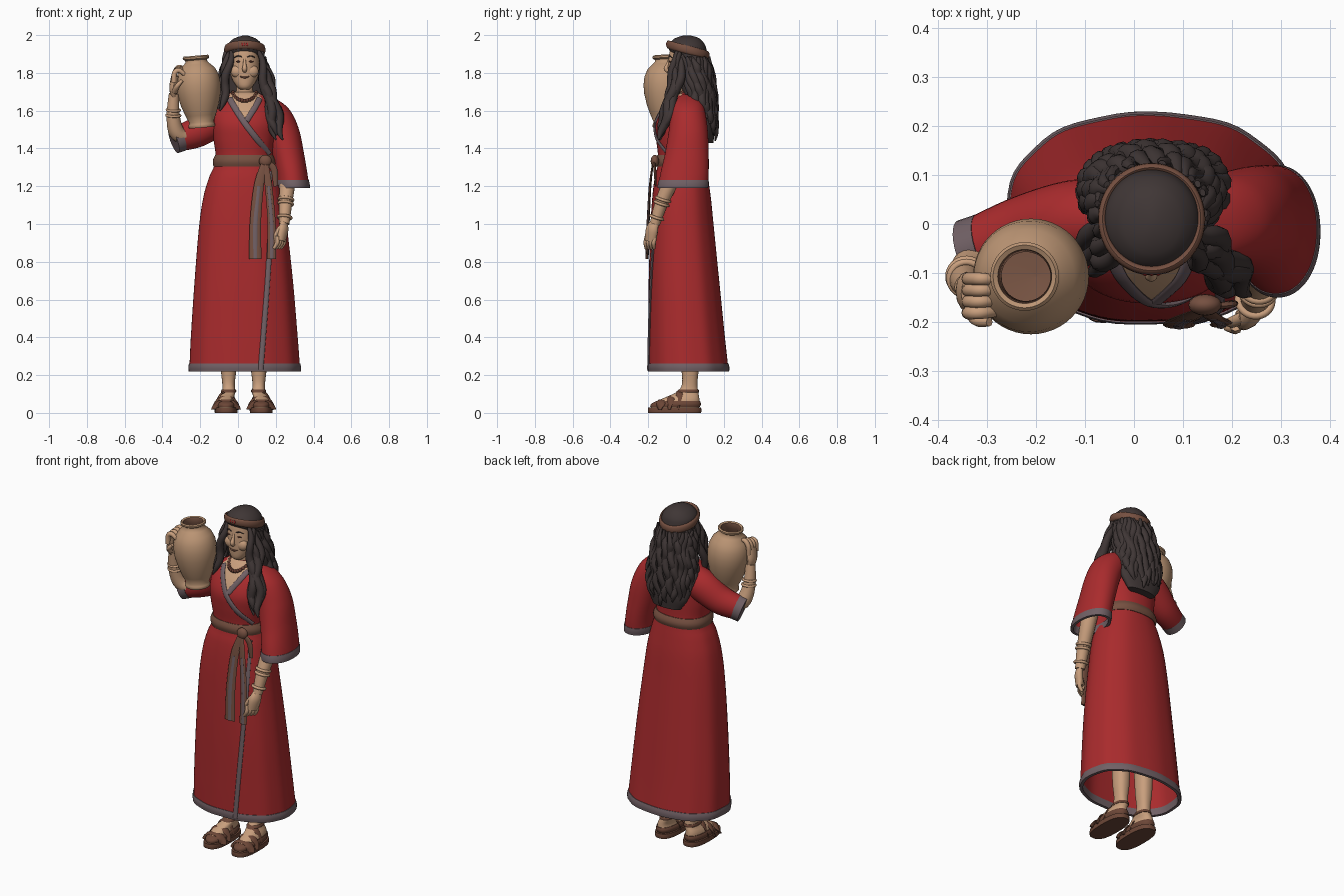
import bpy, bmesh, math, random
from mathutils import Vector

if "Cube" in bpy.data.objects:
    bpy.data.objects.remove(bpy.data.objects["Cube"])
random.seed(4)

COL = {"robe red": (.40, .024, .026), "dark hair": (.05, .037, .036), "skin": (.58, .345, .205),
       "jar clay": (.50, .30, .175), "jar inside": (.20, .095, .06), "sandal leather": (.15, .062, .038),
       "belt brown": (.18, .08, .052), "grey trim": (.165, .118, .13), "bead brown": (.13, .045, .03)}
MAT = {}
for k, c in COL.items():
    MAT[k] = bpy.data.materials.new(k)
    MAT[k].diffuse_color = (*c, 1)


def finish(bm, name, *mats, recalc=True, thick=0):
    if recalc:
        bmesh.ops.recalc_face_normals(bm, faces=bm.faces)
    me = bpy.data.meshes.new(name)
    bm.to_mesh(me)
    bm.free()
    ob = bpy.data.objects.new(name, me)
    bpy.context.collection.objects.link(ob)
    for m in mats:
        me.materials.append(MAT[m])
    if thick:
        mod = ob.modifiers.new("cloth", 'SOLIDIFY')
        mod.thickness, mod.offset = thick, -1
    return ob


def skin_rings(bm, rings, closed=False, caps=(True, True)):
    vs = [[bm.verts.new(p) for p in r] for r in rings]
    n = len(vs[0])
    for i in range(len(vs) if closed else len(vs) - 1):
        a, b = vs[i], vs[(i + 1) % len(vs)]
        for j in range(n):
            bm.faces.new((a[j], a[(j + 1) % n], b[(j + 1) % n], b[j]))
    if not closed:
        if caps[0]:
            bm.faces.new(vs[0][::-1])
        if caps[1]:
            bm.faces.new(vs[-1])


def at(R, z):
    """Smoothly interpolated section (x left, x right, y front, y back) at height z."""
    z = min(max(z, R[0][0]), R[-1][0])
    i = 0
    while i < len(R) - 2 and z > R[i + 1][0]:
        i += 1
    a, b = R[i], R[i + 1]
    h = b[0] - a[0]
    t = (z - a[0]) / h
    p, q = R[max(i - 1, 0)], R[min(i + 2, len(R) - 1)]
    out = []
    for k in range(1, 5):
        m0 = (b[k] - p[k]) / (b[0] - p[0]) * h
        m1 = (q[k] - a[k]) / (q[0] - a[0]) * h
        out.append((2*t**3 - 3*t*t + 1)*a[k] + (t**3 - 2*t*t + t)*m0 + (3*t*t - 2*t**3)*b[k] + (t**3 - t*t)*m1)
    return out


def point(R, z, th, off=0, n=2.3, fold=(0, 1)):
    xl, xr, yf, yb = at(R, z)
    g = 1 + fold[0] * math.cos(fold[1] * th + 1) * (R[-1][0] - z) / (R[-1][0] - R[0][0])
    c, s = math.cos(th), math.sin(th)
    return Vector(((xl + xr)/2 + ((xr - xl)/2*g + off) * math.copysign(abs(c)**(2/n), c),
                   (yf + yb)/2 + ((yb - yf)/2*g + off) * math.copysign(abs(s)**(2/n), s), z))


def loft(name, R, *mats, rows=40, seg=64, n=2.3, fold=(0, 1), caps=(True, True), rule=None, thick=0):
    bm = bmesh.new()
    zs = [R[0][0] + (R[-1][0] - R[0][0]) * i / rows for i in range(rows + 1)]
    skin_rings(bm, [[point(R, z, 2*math.pi*j/seg, 0, n, fold) for j in range(seg)] for z in zs], caps=caps)
    if rule:
        for f in bm.faces:
            f.material_index = rule(f.calc_center_median())
    return finish(bm, name, *mats, recalc=False, thick=thick)


def band(name, R, z0, z1, bulge, mat, fold=(0, 1), base=.003, n=2.3):
    """Closed strip running round a lofted body."""
    bm = bmesh.new()
    prof = [(z0, -.014)] + [(z0 + (z1 - z0)*i/6, base + bulge*math.sin(math.pi*i/6)) for i in range(7)] + [(z1, -.014)]
    skin_rings(bm, [[point(R, z, 2*math.pi*j/64, o, n, fold) + Vector((0, 0, z - max(z, R[0][0]))) for j in range(64)]
                    for z, o in prof], closed=True)
    return finish(bm, name, mat)


def tube(name, pts, rad, mat, flat=1, ref=(0, 1, 0), closed=False, seg=12, sub=6):
    """Smooth tube through pts; rad is one radius or one per point."""
    rad = rad if isinstance(rad, (list, tuple)) else [rad] * len(pts)
    P = [Vector((*p, r)) for p, r in zip(pts, rad)]
    N, path = len(P), []
    for i in range(N if closed else N - 1):
        g = (lambda k: P[k % N]) if closed else (lambda k: P[min(max(k, 0), N - 1)])
        a, b, c, d = g(i - 1), g(i), g(i + 1), g(i + 2)
        for s in range(sub):
            t = s / sub
            path.append(.5*(2*b + (c - a)*t + (2*a - 5*b + 4*c - d)*t*t + (3*b - a - 3*c + d)*t**3))
    if not closed:
        path.append(P[-1])
    rings, M = [], len(path)
    for i, p in enumerate(path):
        lo, hi = (path[i - 1], path[(i + 1) % M]) if closed else (path[max(i - 1, 0)], path[min(i + 1, M - 1)])
        t = (hi - lo).xyz.normalized()
        s = t.cross(Vector(ref)).normalized()
        u = s.cross(t)
        r = max(p.w, .001)
        rings.append([p.xyz + s*r*math.cos(2*math.pi*j/seg) + u*r*flat*math.sin(2*math.pi*j/seg) for j in range(seg)])
    bm = bmesh.new()
    skin_rings(bm, rings, closed)
    return finish(bm, name, mat)


def ball(name, loc, size, mat, seg=16):
    bm = bmesh.new()
    bmesh.ops.create_uvsphere(bm, u_segments=seg, v_segments=seg // 2 + 2, radius=1)
    for v in bm.verts:
        v.co = Vector(loc) + Vector((v.co.x*size[0], v.co.y*size[1], v.co.z*size[2]))
    return finish(bm, name, mat)


def bangle(name, loc, axis, r, mat, w=.007):
    q = Vector(axis).to_track_quat('Z', 'Y')
    tube(name, [Vector(loc) + q @ Vector((r*math.cos(a*math.pi/8), r*math.sin(a*math.pi/8), 0)) for a in range(16)],
         w, mat, ref=Vector(axis).normalized(), closed=True, seg=8, sub=2)


# Robe: skirt and bodice in one, skin showing in the neckline
ROBE = [(.225, -.258, .328, -.2, .224), (.4, -.25, .315, -.2, .205), (.7, -.23, .29, -.198, .175),
        (1.0, -.205, .257, -.188, .145), (1.15, -.182, .236, -.178, .13), (1.25, -.152, .212, -.165, .115),
        (1.31, -.125, .192, -.15, .105), (1.36, -.118, .182, -.148, .1), (1.45, -.13, .195, -.158, .1),
        (1.53, -.135, .205, -.16, .1), (1.6, -.128, .198, -.13, .1), (1.66, -.09, .16, -.085, .085),
        (1.7, -.03, .1, -.045, .065)]
FOLD = (.007, 11)
loft("robe", ROBE, "robe red", "skin", rows=80, seg=96, fold=FOLD, caps=(False, True), thick=.012,
     rule=lambda c: int(c.y < -.02 and c.z > 1.535 and abs(c.x - .035) < (c.z - 1.535) * .62))
band("hem_trim", ROBE, .222, .262, .003, "grey trim", FOLD)
band("belt", ROBE, 1.305, 1.364, .011, "belt brown")


def on_front(x, z, off=.004):
    xl, xr, yf, yb = at(ROBE, z)
    u = min(abs((x - (xl + xr)/2) / ((xr - xl)/2)), 1)
    return (x, (yf + yb)/2 - (yb - yf)/2 * (1 - u**2.3)**(1/2.3) - off, z)


# Wrap-over trims
tube("collar_trim", [on_front(*p) for p in [(-.045, 1.665), (-.02, 1.62), (.035, 1.535), (.1, 1.45), (.165, 1.37)]],
     .016, "grey trim", flat=.4)
tube("collar_trim_inner", [on_front(*p) for p in [(.115, 1.665), (.092, 1.62), (.045, 1.545)]], .015, "grey trim", flat=.4)
tube("opening_trim", [on_front(x, z) for x, z in [(.165, 1.28), (.172, 1.0), (.16, .75), (.14, .48), (.12, .23)]],
     .014, "grey trim", flat=.5)

# Belt knot and hanging ties
ball("belt_knot", (.145, -.165, 1.333), (.034, .022, .033), "belt brown")
for x, w, nm in ((.092, .033, "left"), (.178, .024, "right")):
    path = [(.142, -.175, 1.325), (.6*x + .055, -.19, 1.2), (x, -.2, 1.0), (x, -.206, .815)]
    tube(nm + "_tie", path, [.018, w*.8, w*.9, w], "belt brown", flat=.25)
    tube(nm + "_tie_stripe", [(a, b - .005, c) for a, b, c in path[1:]], [w*.3, w*.4, w*.4], "grey trim", flat=.3)
tube("tie_loop", [(.15, -.17, 1.33), (.19, -.165, 1.29), (.2, -.16, 1.2)], [.012, .018, .012], "belt brown", flat=.4)

# Hanging sleeve
SLEEVE = [(1.195, .208, .378, -.148, .115), (1.27, .2, .367, -.135, .12), (1.37, .178, .35, -.112, .12),
          (1.5, .14, .323, -.09, .115), (1.6, .09, .277, -.08, .1), (1.65, .08, .222, -.065, .08),
          (1.685, .1, .15, -.02, .04)]
loft("hanging_sleeve", SLEEVE, "robe red", n=2.1, caps=(False, True), thick=.01)
band("hanging_sleeve_trim", SLEEVE, 1.193, 1.233, .002, "grey trim", base=.002, n=2.1)

# Raised sleeve
tube("raised_sleeve", [(-.04, .01, 1.585), (-.12, .005, 1.55), (-.22, -.015, 1.485), (-.325, -.05, 1.45)],
     [.08, .085, .075, .062], "robe red", flat=1.08, ref=(0, 0, 1), seg=28)
tube("raised_sleeve_trim", [(-.302, -.043, 1.457), (-.34, -.055, 1.443)], [.066, .065], "grey trim",
     flat=1.1, ref=(0, 0, 1), seg=28)

# Lowered arm and hand
tube("lowered_arm", [(.265, -.02, 1.4), (.263, -.075, 1.24), (.252, -.13, 1.11), (.245, -.165, 1.0)],
     [.05, .043, .035, .027], "skin", seg=20)
tube("lowered_palm", [(.245, -.165, 1.01), (.24, -.18, .97), (.228, -.188, .91)], [.024, .036, .032], "skin", flat=.65, ref=(1, -.6, 0))
for i in range(4):
    y, x = -.165 - .014*i, .243 - .012*i
    tube(f"lowered_finger_{i}", [(x, y, .935), (x, y - .006, .9), (x - .018, y - .004, .87)], [.012, .012, .008], "skin", seg=8)
tube("lowered_thumb", [(.225, -.19, .98), (.2, -.2, .945), (.195, -.2, .905)], [.014, .012, .008], "skin", seg=8)
for i, (x, y, z, r) in enumerate([(.254, -.122, 1.13, .037), (.253, -.13, 1.108, .036), (.247, -.155, 1.035, .034)]):
    bangle(f"lowered_bangle_{i}", (x, y, z), (-.1, -.33, -1), r, "skin", .008)

# Raised arm and hand
tube("raised_arm", [(-.25, -.05, 1.455), (-.32, -.08, 1.48), (-.343, -.108, 1.57), (-.339, -.128, 1.69)],
     [.035, .042, .035, .027], "skin", seg=20)
tube("raised_palm", [(-.339, -.128, 1.67), (-.342, -.137, 1.72), (-.333, -.142, 1.785)], [.024, .04, .036], "skin", flat=.55, ref=(1, 0, 0))
for i in range(4):
    y = -.112 - .023*i
    tube(f"raised_finger_{i}", [(-.339, y, 1.75), (-.335, y, 1.80), (-.31, y, 1.83 - .006*i), (-.275, y*.92 - .012, 1.808 - .008*i)],
         [.013, .014, .013, .010], "skin", seg=10)
tube("raised_thumb", [(-.335, -.165, 1.70), (-.322, -.195, 1.73), (-.295, -.2, 1.76)], [.015, .013, .009], "skin", seg=8)
for i, z in enumerate((1.575, 1.603)):
    bangle(f"raised_bangle_{i}", (-.342, -.107 - .15*(z - 1.575), z), (.03, -.17, 1), .036 - .002*i, "skin", .007)

# Water jar, turned profile with a slight lean
prof = [(.002, 0), (.066, 0), (.071, .008), (.069, .018), (.064, .03), (.08, .065), (.1, .12), (.114, .178), (.118, .225),
        (.113, .27), (.096, .31), (.07, .335), (.058, .348), (.058, .358), (.069, .365), (.07, .375), (.064, .381),
        (.055, .376), (.05, .345), (.085, .3), (.1, .2), (.085, .12), (.002, .11)]
bm = bmesh.new()
skin_rings(bm, [[(-.191 - .085*z + r*math.cos(j*math.pi/24), -.107 + r*math.sin(j*math.pi/24), 1.51 + z + .085*r*math.cos(j*math.pi/24))
                 for j in range(48)] for r, z in prof])
for i, f in enumerate(bm.faces):
    f.material_index = int(i >= 17*48)
finish(bm, "water_jar", "jar clay", "jar inside")

# Head and neck
HEAD = [(1.712, .012, .058, -.074, -.02), (1.725, -.004, .074, -.087, .0), (1.765, -.03, .1, -.093, .05),
        (1.82, -.043, .113, -.095, .085), (1.88, -.043, .113, -.091, .095), (1.93, -.04, .11, -.08, .095), (1.96, -.01, .08, -.05, .07)]
loft("head", HEAD, "skin", n=2.1, rows=30)
tube("neck", [(.035, .02, 1.6), (.035, .01, 1.68), (.035, 0, 1.79)], [.065, .052, .05], "skin", seg=24)
tube("nose", [(.035, -.089, 1.872), (.035, -.097, 1.845), (.035, -.105, 1.822), (.035, -.094, 1.808)], [.006, .009, .013, .010], "skin", ref=(1, 0, 0))
tube("lips", [(.035 + .028*k/2, -.096 + .002*k*k, 1.776 + .0018*k*k) for k in (-2, -1, 0, 1, 2)], [.001, .004, .005, .004, .001],
     "belt brown", ref=(0, 0, 1), seg=8)
for s in (-1, 1):
    ball("eye", (.035 + s*.032, -.085, 1.86), (.015, .006, .0045), "bead brown")
    ball("cheek", (.035 + s*.036, -.066, 1.808), (.038, .025, .034), "skin", 24)
    tube("eyebrow", [(.035 + s*.014, -.092, 1.884), (.035 + s*.034, -.087, 1.89), (.035 + s*.055, -.074, 1.881)], [.002, .0035, .002], "dark hair", seg=6)

# Bead necklace
for i in range(15):
    a = math.pi * (i + .5) / 15
    ball(f"bead_{i}", (.035 + .062*math.cos(a), -.01 - .086*math.sin(a), 1.70 - .048*math.sin(a)), (.011, .011, .011), "bead brown", 10)

# Hair: mass, wavy locks over it, and front locks
HAIR = [(1.43, -.045, .135, .085, .145), (1.5, -.088, .172, .06, .152), (1.6, -.098, .18, .0, .15), (1.7, -.092, .168, -.022, .146),
        (1.8, -.078, .15, -.035, .13), (1.87, -.066, .138, -.05, .117), (1.92, -.062, .134, -.088, .109),
        (1.95, -.055, .127, -.09, .1), (1.98, -.025, .098, -.064, .074), (1.992, .005, .07, -.036, .05), (1.998, .025, .05, -.015, .025)]
loft("hair_mass", HAIR, "dark hair", rows=70, n=2.05)
for i in range(21):
    th = math.radians(-30 + 232*i/20)
    end = 1.43 + random.uniform(-.01, .05) + .10*abs(math.cos(th))**2
    ph = random.uniform(0, 6)
    pts = [point(HAIR, 1.885 + (end - 1.885)*k/11, th + .09*math.sin(k*1.25 + ph), .005 + .006*math.sin(k*1.6 + ph), 2.05) for k in range(12)]
    tube(f"back_lock_{i}", pts, [.008, .014] + [.02]*7 + [.019, .015, .004], "dark hair", seg=8, sub=4, flat=.75, ref=(math.cos(th), math.sin(th), 0))
for i, (x, y, top, dx) in enumerate([(.105, -.055, 1.92, .095), (.118, -.035, 1.91, .1), (.125, -.01, 1.9, .105),
                                     (.13, -.05, 1.84, .11), (.115, -.05, 1.86, .08)]):
    end = 1.445 + .025*(i % 3)
    pts = []
    for k in range(10):
        t = k / 9
        pts.append((x + dx*t**.9 + .011*math.sin(k*1.4 + i*2), y - (.115 + y*.5)*t**1.3 + .008*math.cos(k*1.5 + i), top + (end - top)*t))
    tube(f"front_lock_{i}", pts, [.01, .016, .02, .023, .025, .025, .025, .023, .018, .004], "dark hair", seg=8, sub=4)
for i, (x, y) in enumerate([(-.036, -.055), (-.048, -.03), (-.055, 0)]):
    pts = [(x - .052*(k/7) + .009*math.sin(k*1.5 + i*2), y - .04*(k/7) + .008*math.cos(k*1.4 + i), 1.92 - .32*k/7) for k in range(8)]
    tube(f"side_lock_{i}", pts, [.01, .016, .02, .022, .022, .021, .016, .004], "dark hair", seg=8, sub=4)

# Headband, higher at the front
tube("headband", [(.036 + .1*math.cos(a*math.pi/12), .01 + .105*math.sin(a*math.pi/12), 1.922 - .028*math.sin(a*math.pi/12))
                  for a in range(24)], .0095, "belt brown", flat=2.3, ref=(0, 0, 1), closed=True, sub=3)
for i in range(3):
    ball("headband_stone", (.023 + .013*i, -.101, 1.951), (.0055, .005, .01), "robe red", 10)

# Legs, feet and sandals, mirrored about x = .03
for s, nm in ((-1, "left"), (1, "right")):
    f, l = .03 + s*.093, .03 + s*.08
    leg = [(.02, f - .05, f + .05, -.188, .068), (.05, f - .05, f + .05, -.175, .072), (.08, f - .042, f + .042, -.115, .07),
           (.11, l - .036, l + .036, -.05, .065), (.15, l - .033, l + .033, -.022, .06), (.24, l - .042, l + .042, -.025, .068), (.5, l - .05, l + .05, -.04, .08)]
    loft(nm + "_leg", leg, "skin", seg=32, rows=40)
    loft(nm + "_sole", [(0, f - .06, f + .06, -.2, .08), (.012, f - .061, f + .061, -.202, .082), (.028, f - .06, f + .06, -.2, .08)],
         "sandal leather", n=2.6, rows=4, seg=40)
    for y, h, w in ((-.14, .046, .024), (-.09, .066, .02), (-.045, .09, .018)):
        arch = [(math.cos(a*math.pi/12), math.sin(a*math.pi/12)) for a in range(13)]
        tube(nm + "_strap", [(f + (.056 - .012*(h > .08))*math.copysign(abs(c)**.75, c), y + .012*v, .018 + h*abs(v)**.75) for c, v in arch],
             w, "sandal leather", flat=.35, ref=(.007, .01, 1), seg=10, sub=2)
    band(nm + "_heel_strap", leg, .03, .062, .004, "sandal leather")
    band(nm + "_ankle_strap", leg, .108, .124, .003, "sandal leather", base=.002)

# Smooth shading with crisp edges
bpy.ops.object.select_all(action='SELECT')
bpy.context.view_layer.objects.active = bpy.context.selected_objects[0]
bpy.ops.object.shade_smooth_by_angle(angle=math.radians(50))

for m in bpy.data.materials:
    if m.users and not m.is_grease_pencil:
        m.use_nodes = True
        m.node_tree.nodes["Principled BSDF"].inputs["Base Color"].default_value = m.diffuse_color
